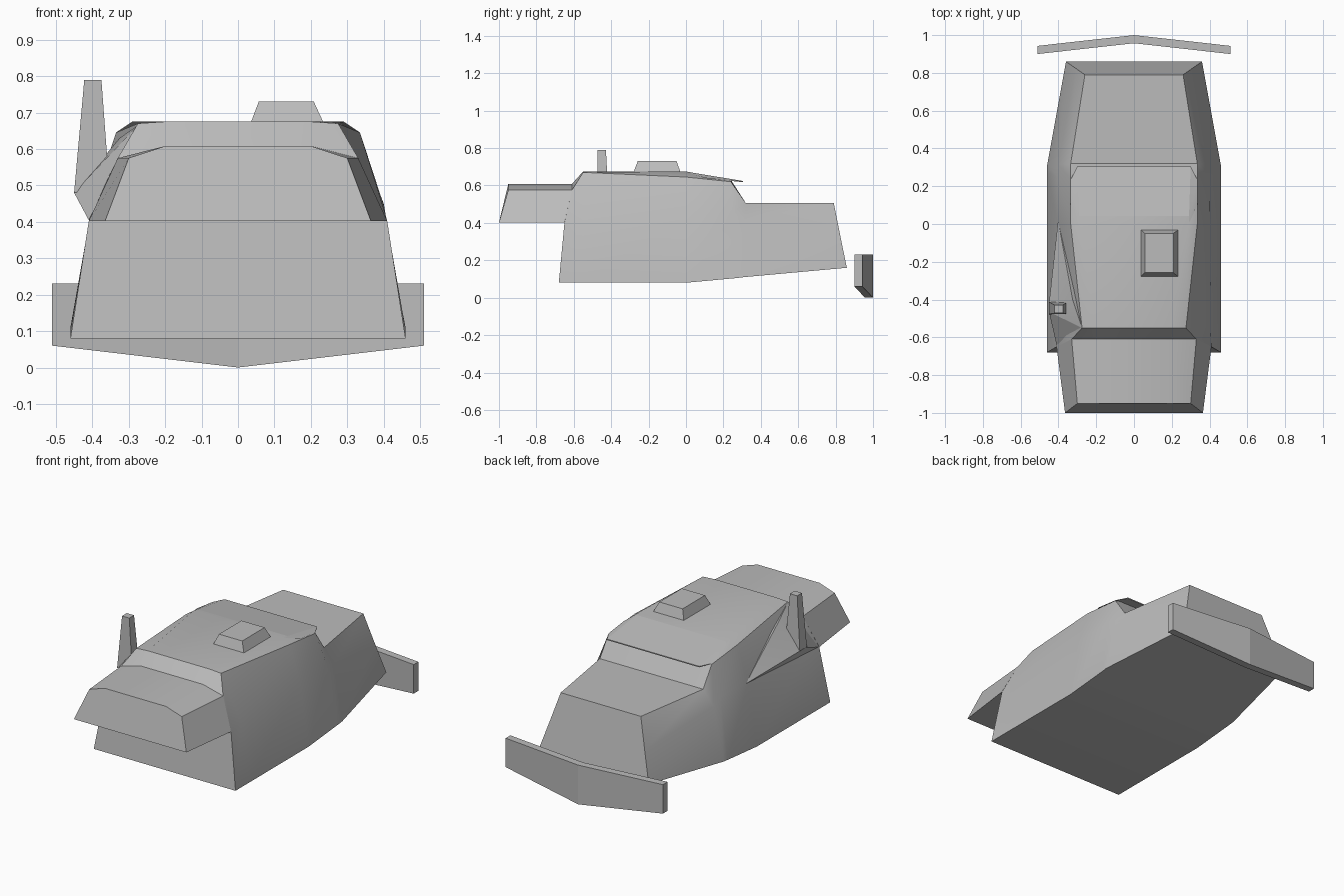
import bpy, bmesh, math

default = bpy.data.objects.get("Cube")
if default:
    bpy.data.objects.remove(default, do_unlink=True)

# One plain grey paint
grey = bpy.data.materials.new("plain grey")
grey.use_nodes = True
grey.diffuse_color = (0.5, 0.5, 0.5, 1)
shader = next(n for n in grey.node_tree.nodes if n.type == 'BSDF_PRINCIPLED')
shader.inputs["Base Color"].default_value = (0.5, 0.5, 0.5, 1)


def finish(name, bm, angle=30):
    bmesh.ops.recalc_face_normals(bm, faces=bm.faces)
    mesh = bpy.data.meshes.new(name)
    bm.to_mesh(mesh)
    bm.free()
    mesh.materials.append(grey)
    obj = bpy.data.objects.new(name, mesh)
    bpy.context.collection.objects.link(obj)
    bpy.ops.object.select_all(action='DESELECT')
    obj.select_set(True)
    bpy.context.view_layer.objects.active = obj
    bpy.ops.object.shade_smooth_by_angle(angle=math.radians(angle))
    return obj


def loft(name, rings, angle=30):
    """Skin closed rings of points and cap both ends."""
    bm = bmesh.new()
    rows = [[bm.verts.new(p) for p in ring] for ring in rings]
    count = len(rows[0])
    for a, b in zip(rows, rows[1:]):
        for i in range(count):
            j = (i + 1) % count
            bm.faces.new((a[i], a[j], b[j], b[i]))
    bm.faces.new(rows[0])
    bm.faces.new(rows[-1])
    return finish(name, bm, angle)


def mirrored(half):
    """Complete a half cross-section across the centre plane."""
    return half + [(-x, y, z) for x, y, z in reversed(half)]


def rect(x0, x1, y0, y1, z):
    return [(x0, y0, z), (x1, y0, z), (x1, y1, z), (x0, y1, z)]


def hull(name, points):
    bm = bmesh.new()
    for p in points:
        bm.verts.new(p)
    result = bmesh.ops.convex_hull(bm, input=bm.verts)
    loose = [v for v in bm.verts if not v.link_faces]
    bmesh.ops.delete(bm, geom=loose, context='VERTS')
    return finish(name, bm, 15)


# Main hull: sill, waist, shoulder and roof edge of each cross-section
sections = [
    [(.46, -.68, .08), (.41, -.65, .4), (.33, -.61, .575), (.2, -.61, .608)],
    [(.46, -.55, .08), (.405, -.55, .42), (.275, -.55, .67), (.2, -.55, .675)],
    [(.46, 0, .08), (.402, 0, .44), (.335, 0, .645), (.29, 0, .675)],
    [(.46, .27, .105), (.4, .25, .45), (.335, .24, .62), (.3, .24, .63)],
    [(.46, .31, .11), (.4, .315, .42), (.335, .32, .505), (.25, .32, .505)],
    [(.36, .86, .16), (.31, .825, .33), (.26, .79, .505), (.2, .79, .505)],
]
loft("main_hull", [mirrored(s) for s in sections])

# Overhanging nose with a bevelled top
loft("nose", [
    mirrored([(.365, -1, .402), (.3, -.95, .575), (.2, -.95, .608)]),
    mirrored([(.41, -.65, .402), (.33, -.61, .575), (.2, -.61, .608)]),
])

# Thin lip where the roof overhangs the rear screen
lip = [(.29, 0, .674), (.335, .1, .64), (.333, .24, .624),
       (.3, .305, .624), (.3, .24, .634), (.3, .305, .618)]
hull("rear_roof_lip", mirrored(lip))

# Roof hatch
loft("roof_hatch", [rect(.035, .235, -.28, -.03, .672),
                    rect(.057, .208, -.258, -.05, .73)])

# Faceted fairing under the mast, on the right side only
hull("mast_fairing", [(-.402, .02, .44), (-.45, -.42, .48), (-.45, -.465, .48),
                      (-.41, -.64, .405), (-.275, -.55, .665),
                      (-.325, -.4, .63), (-.3, -.2, .5)])

# Tapered mast
loft("mast", [rect(-.45, -.352, -.478, -.412, .48),
              rect(-.422, -.375, -.472, -.428, .79)])

# Rear blade, swept back and deeper in the middle
blade = []
for x, y, low in ((-.51, .9, .06), (0, .957, 0), (.51, .9, .06)):
    blade.append([(x, y, low), (x, y + .043, low),
                  (x, y + .043, .23), (x, y, .23)])
loft("rear_blade", blade, 5)
